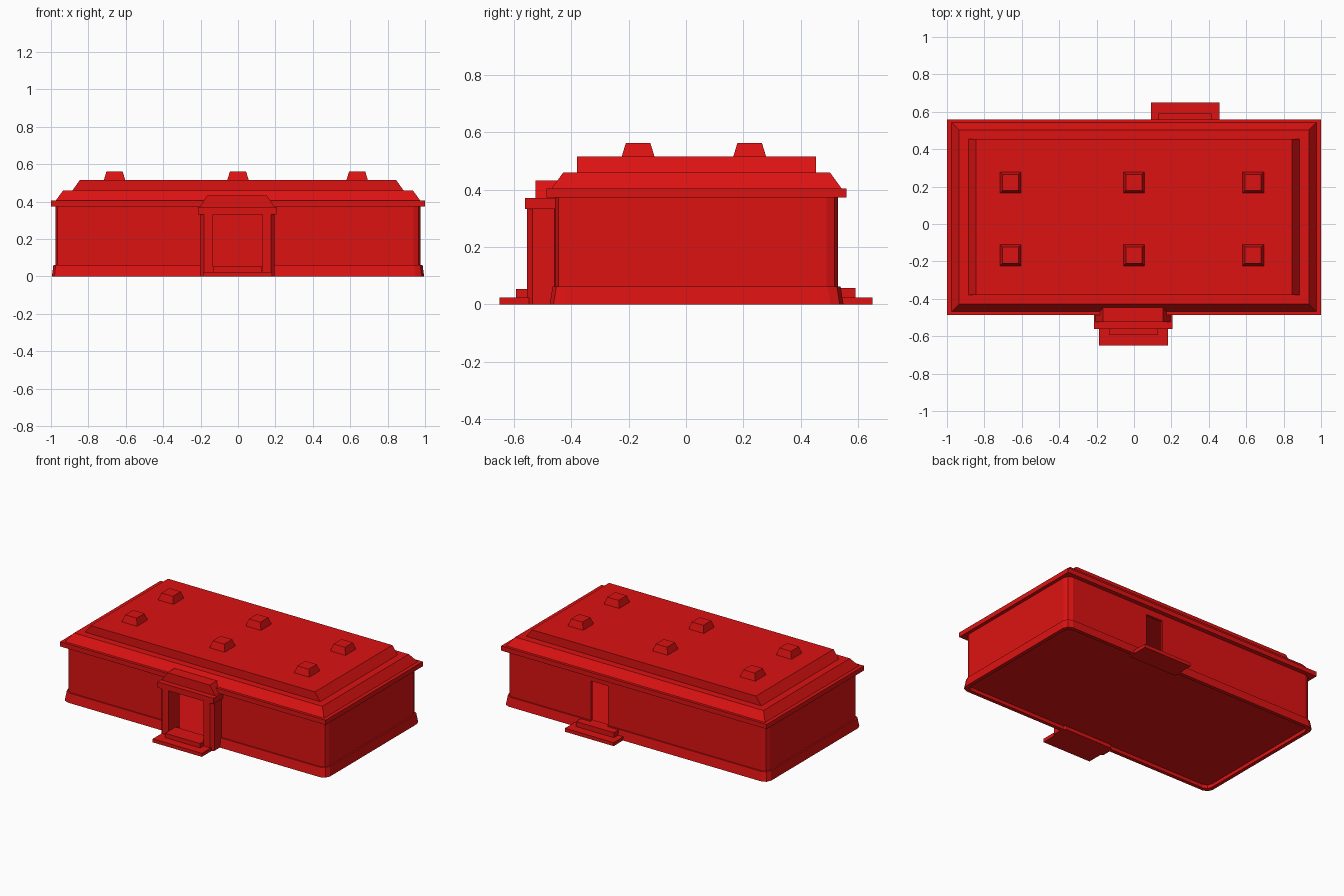
import bpy, bmesh, math

cube = bpy.data.objects.get("Cube")
if cube:
    bpy.data.objects.remove(cube, do_unlink=True)

red = bpy.data.materials.new("bright_red")
red.use_nodes = True
COLOUR = (0.72, 0.006, 0.006, 1)
red.diffuse_color = COLOUR
red.node_tree.nodes["Principled BSDF"].inputs["Base Color"].default_value = COLOUR

CY = 0.037  # centre line of the main block


def rect(hx, hy, z, cx=0.0, cy=CY, r=0.0, seg=2):
    """Rectangle outline at height z, with optional rounded corners."""
    if not r:
        return [(cx + a * hx, cy + b * hy, z) for a, b in ((1, 1), (-1, 1), (-1, -1), (1, -1))]
    pts = []
    for q, (a, b) in enumerate(((1, 1), (-1, 1), (-1, -1), (1, -1))):
        for s in range(seg + 1):
            t = (q + s / seg) * math.pi / 2
            pts.append((cx + a * (hx - r) + r * math.cos(t), cy + b * (hy - r) + r * math.sin(t), z))
    return pts


def loft(name, *rings):
    """Closed solid through a stack of matching outlines."""
    bm = bmesh.new()
    loops = [[bm.verts.new(p) for p in ring] for ring in rings]
    n = len(loops[0])
    for low, high in zip(loops, loops[1:]):
        for i in range(n):
            j = (i + 1) % n
            bm.faces.new((low[i], low[j], high[j], high[i]))
    bm.faces.new(loops[0][::-1])
    bm.faces.new(loops[-1])
    bmesh.ops.recalc_face_normals(bm, faces=bm.faces)
    mesh = bpy.data.meshes.new(name)
    bm.to_mesh(mesh)
    bm.free()
    mesh.materials.append(red)
    obj = bpy.data.objects.new(name, mesh)
    bpy.context.collection.objects.link(obj)
    return obj


def box(name, x0, x1, y0, y1, z0, z1):
    hx, hy, cx, cy = (x1 - x0) / 2, (y1 - y0) / 2, (x0 + x1) / 2, (y0 + y1) / 2
    return loft(name, rect(hx, hy, z0, cx, cy), rect(hx, hy, z1, cx, cy))


def cut(obj, *cutters):
    """Subtract the cutters from the object and delete them."""
    bpy.context.view_layer.objects.active = obj
    for cutter in cutters:
        cutter.hide_render = True
        mod = obj.modifiers.new("cut", 'BOOLEAN')
        mod.operation, mod.solver, mod.object = 'DIFFERENCE', 'EXACT', cutter
        bpy.ops.object.modifier_apply(modifier=mod.name)
        bpy.data.objects.remove(cutter, do_unlink=True)


def front_cutter():
    return box("front_cutter", -0.135, 0.13, -0.75, -0.3, 0.03, 0.33)


# Hollow walls with a flared plinth, a floor and open doorways
walls = loft("walls",
             rect(0.995, 0.512, 0, r=0.045), rect(0.987, 0.502, 0.062, r=0.045),
             rect(0.977, 0.493, 0.062, r=0.04), rect(0.977, 0.493, 0.38, r=0.04))
cut(walls,
    loft("room_cutter", rect(0.96, 0.476, 0.03), rect(0.96, 0.476, 0.4)),
    front_cutter(),
    box("back_cutter", 0.215, 0.345, 0.3, 0.75, 0.055, 0.33),
    loft("underside_cutter", rect(0.97, 0.487, -0.05, r=0.04), rect(0.97, 0.487, 0.024, r=0.04)))

# Eaves and two-tier roof
loft("eaves", rect(1, 0.523, 0.373), rect(1, 0.523, 0.405))
loft("lower_roof", rect(0.975, 0.505, 0.405), rect(0.935, 0.465, 0.46))
loft("upper_roof", rect(0.885, 0.417, 0.46), rect(0.845, 0.417, 0.516))

# Skylights
for x in (-0.66, 0, 0.637):
    for y in (-0.167, 0.222):
        loft("skylight", rect(0.057, 0.057, 0.516, x, y), rect(0.043, 0.043, 0.562, x, y))

# Front porch with cornice and small roof
porch = loft("porch", rect(0.199, 0.058, 0, -0.003, -0.497, r=0.02, seg=1),
             rect(0.199, 0.058, 0.34, -0.003, -0.497, r=0.02, seg=1))
cut(porch, front_cutter())
box("porch_cornice", -0.214, 0.207, -0.561, -0.43, 0.332, 0.371)
loft("porch_roof", rect(0.2, 0.055, 0.371, -0.005, -0.47), rect(0.16, 0.055, 0.433, -0.005, -0.47))

# Steps at both doors
box("front_lower_step", -0.187, 0.183, -0.65, -0.47, 0, 0.024)
box("front_upper_step", -0.134, 0.129, -0.592, -0.48, 0, 0.054)
box("back_lower_step", 0.09, 0.457, 0.5, 0.65, 0, 0.024)
box("back_upper_step", 0.13, 0.415, 0.51, 0.59, 0, 0.058)
